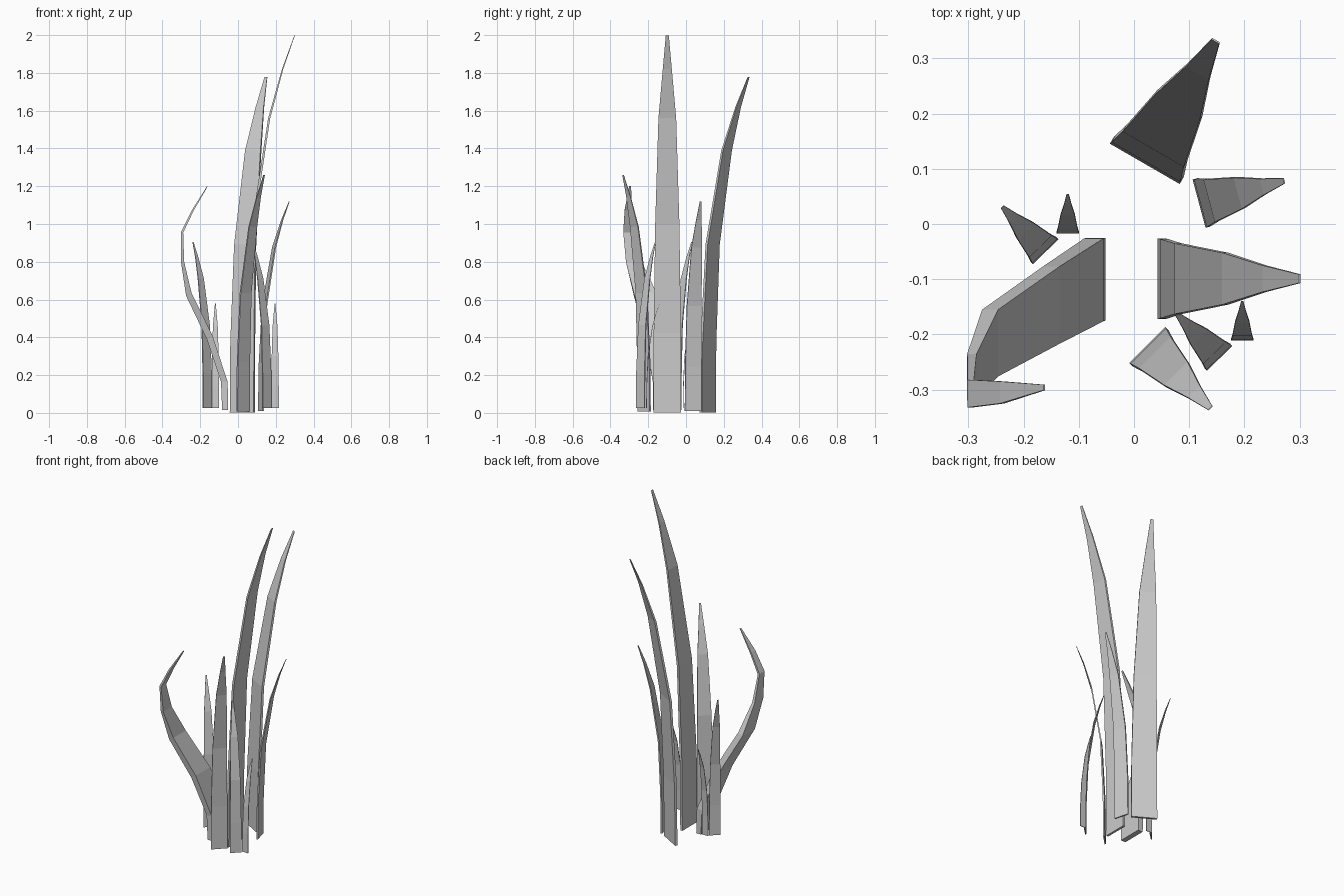
import bpy
from math import radians

if "Cube" in bpy.data.objects:
    bpy.data.objects.remove(bpy.data.objects["Cube"])


def blade(name, rows, loc=(0, 0, 0), angle=0, scale=(1, 1, 1)):
    """Closed strip; each row is (x_back, z_back, x_face, z_face, y_near, y_far)."""
    verts, faces = [], []
    for xb, zb, xf, zf, yn, yf in rows:
        verts += [(xb, yn, zb), (xf, yn, zf), (xf, yf, zf), (xb, yf, zb)]
    for i in range(len(rows) - 1):
        for k in range(4):
            a, b = 4 * i + k, 4 * i + (k + 1) % 4
            faces.append((a, b, b + 4, a + 4))
    n = len(verts)
    faces += [(3, 2, 1, 0), (n - 4, n - 3, n - 2, n - 1)]
    mesh = bpy.data.meshes.new(name)
    mesh.from_pydata(verts, [], faces)
    # consistent outward faces
    import bmesh
    bm = bmesh.new()
    bm.from_mesh(mesh)
    bmesh.ops.recalc_face_normals(bm, faces=bm.faces)
    bm.to_mesh(mesh)
    bm.free()
    ob = bpy.data.objects.new(name, mesh)
    bpy.context.collection.objects.link(ob)
    ob.location, ob.scale = loc, scale
    ob.rotation_euler.z = radians(angle)


# Shared upright blade: lean, height, half width, thickness
profile = [(0, 0, .073, .014), (.004, .42, .072, .014), (.03, 1.0, .064, .013),
           (.115, 1.56, .047, .011), (.186, 1.82, .024, .007), (.25, 2.0, .008, .003)]
upright = [(d + t / 2, z, d - t / 2, z, -w, w) for d, z, w, t in profile]

# name, base position, lean direction, horizontal scale, height scale
for name, loc, angle, s, h in [
        ("tall_right_blade", (.05, -.099, .003), 0, 1, .998),
        ("tall_back_blade", (.023, .115, .003), 60, 1, .888),
        ("medium_right_blade", (.122, .038, .01), 15, .62, .555),
        ("medium_front_blade", (.027, -.222, .008), -45, .63, .626),
        ("small_left_blade", (-.162, -.048, .025), 134, .44, .44),
        ("small_right_blade", (.153, -.241, .025), 134, .44, .44),
        ("tiny_left_blade", (-.12, -.015, .025), 90, .275, .277),
        ("tiny_right_blade", (.196, -.209, .025), 90, .275, .277)]:
    blade(name, upright, loc, angle, (s, s, h))

# Drooping blade that bows out to the left and curls back at its tip
blade("curled_left_blade", [
    (-.084, .015, -.052, .015, -.175, -.025),
    (-.09, .165, -.055, .165, -.176, -.026),
    (-.165, .39, -.135, .41, -.217, -.077),
    (-.275, .62, -.246, .635, -.276, -.155),
    (-.302, .80, -.285, .80, -.318, -.235),
    (-.301, .96, -.29, .955, -.332, -.282),
    (-.243, 1.075, -.235, 1.07, -.325, -.285),
    (-.164, 1.2, -.161, 1.198, -.301, -.291)])
